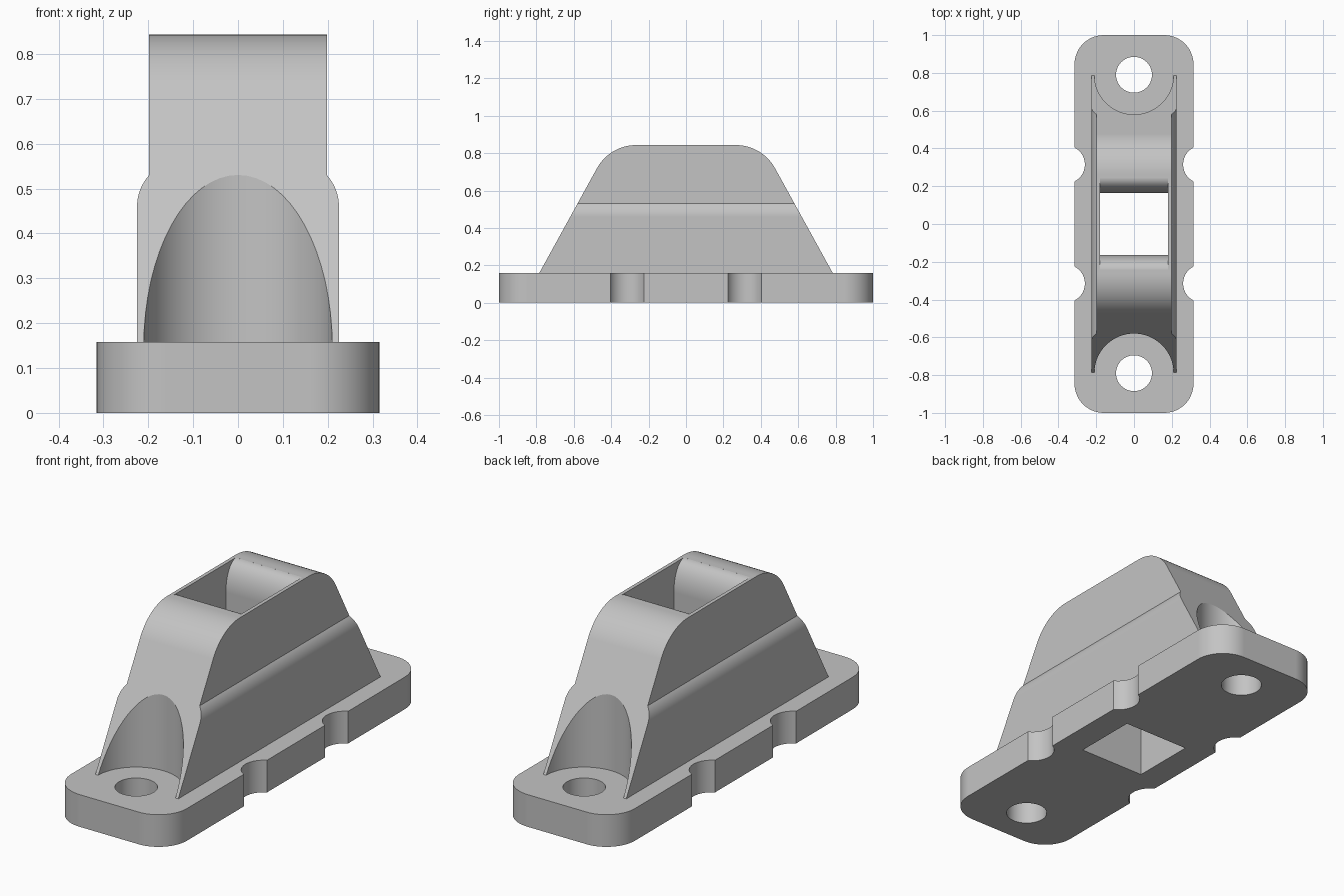
import bpy, bmesh
from math import sin, cos, pi, radians
from mathutils import Vector

cube = bpy.data.objects.get("Cube")
if cube:
    bpy.data.objects.remove(cube, do_unlink=True)

PLATE_H, TOP = 0.158, 0.843

grey = bpy.data.materials.new("plain grey")
grey.use_nodes = True
colour = (0.55, 0.55, 0.55, 1)
grey.diffuse_color = colour
grey.node_tree.nodes["Principled BSDF"].inputs["Base Color"].default_value = colour


def arc(cx, cy, rx, ry, a0, a1, n=14):
    """Points on an elliptical arc, angles in degrees."""
    angles = [radians(a0 + (a1 - a0) * i / n) for i in range(n + 1)]
    return [(cx + rx * cos(a), cy + ry * sin(a)) for a in angles]


def mirrored(half):
    """Close a half profile by mirroring it across its first axis."""
    return half + [(-u, v) for u, v in reversed(half)]


def prism(name, outline, lo, hi, axis):
    """Extrude a flat outline along the given axis."""
    place = {"x": lambda u, v, d: (d, u, v),
             "y": lambda u, v, d: (u, d, v),
             "z": lambda u, v, d: (u, v, d)}[axis]
    bm = bmesh.new()
    face = bm.faces.new([bm.verts.new(place(u, v, lo)) for u, v in outline])
    new = bmesh.ops.extrude_face_region(bm, geom=[face])["geom"]
    verts = [e for e in new if isinstance(e, bmesh.types.BMVert)]
    bmesh.ops.translate(bm, verts=verts, vec=Vector(place(0, 0, hi - lo)))
    bmesh.ops.recalc_face_normals(bm, faces=bm.faces)
    mesh = bpy.data.meshes.new(name)
    bm.to_mesh(mesh)
    bm.free()
    mesh.materials.append(grey)
    obj = bpy.data.objects.new(name, mesh)
    bpy.context.collection.objects.link(obj)
    return obj


def select(obj):
    bpy.ops.object.select_all(action="DESELECT")
    obj.select_set(True)
    bpy.context.view_layer.objects.active = obj


def combine(target, other, operation):
    """Apply a boolean and remove the helper."""
    select(target)
    mod = target.modifiers.new("combine", "BOOLEAN")
    mod.operation, mod.object, mod.solver = operation, other, "EXACT"
    bpy.ops.object.modifier_apply(modifier=mod.name)
    bpy.data.objects.remove(other, do_unlink=True)


# Base plate: rounded rectangle with two round notches on each long side
W, R = 0.315, 0.155
right_side = arc(W - R, R - 1, R, R, -90, 0)
for y in (-0.315, 0.315):
    right_side += arc(W + 0.046, y, 0.101, 0.101, 243, 117)
right_side += arc(W - R, 1 - R, R, R, 0, 90)
bracket = prism("mounting_bracket", mirrored(right_side), 0, PLATE_H, "z")

# Body: stepped cross-section trimmed to a rounded trapezoid
section = [(0.225, 0.08)] + arc(0.121, 0.46, 0.104, 0.104, 0, 42) + [(0.198, 0.9)]
body = prism("body", mirrored(section), -0.9, 0.9, "y")
side = [(0.785, 0.05), (0.785, PLATE_H)] + arc(0.266, TOP - 0.24, 0.24, 0.24, 29, 90)
combine(body, prism("side_trim", mirrored(side), -0.4, 0.4, "x"), "INTERSECT")

# Bolt clearances scooped out of both sloping ends
for y in (-0.79, 0.79):
    scoop = prism("scoop", arc(0, y, 0.21, 0.21, 0, 354.375, 63), 0, 1, "z")
    combine(body, scoop, "DIFFERENCE")
combine(bracket, body, "UNION")

# Bolt holes through the plate
for y in (-0.79, 0.79):
    hole = prism("bolt_hole", arc(0, y, 0.095, 0.095, 0, 352.5, 47), -0.1, 0.5, "z")
    combine(bracket, hole, "DIFFERENCE")

# Through slot whose end walls roll over into the top
slot = [(0.163, -0.1)] + arc(0.243, TOP - 0.14, 0.08, 0.14, 180, 92) + [(0.24, 0.95)]
combine(bracket, prism("slot", mirrored(slot), -0.18, 0.18, "x"), "DIFFERENCE")

# Smooth curves, crisp edges
select(bracket)
bpy.ops.object.shade_smooth_by_angle(angle=radians(25))
weighted = bracket.modifiers.new("even shading", "WEIGHTED_NORMAL")
weighted.keep_sharp = True
